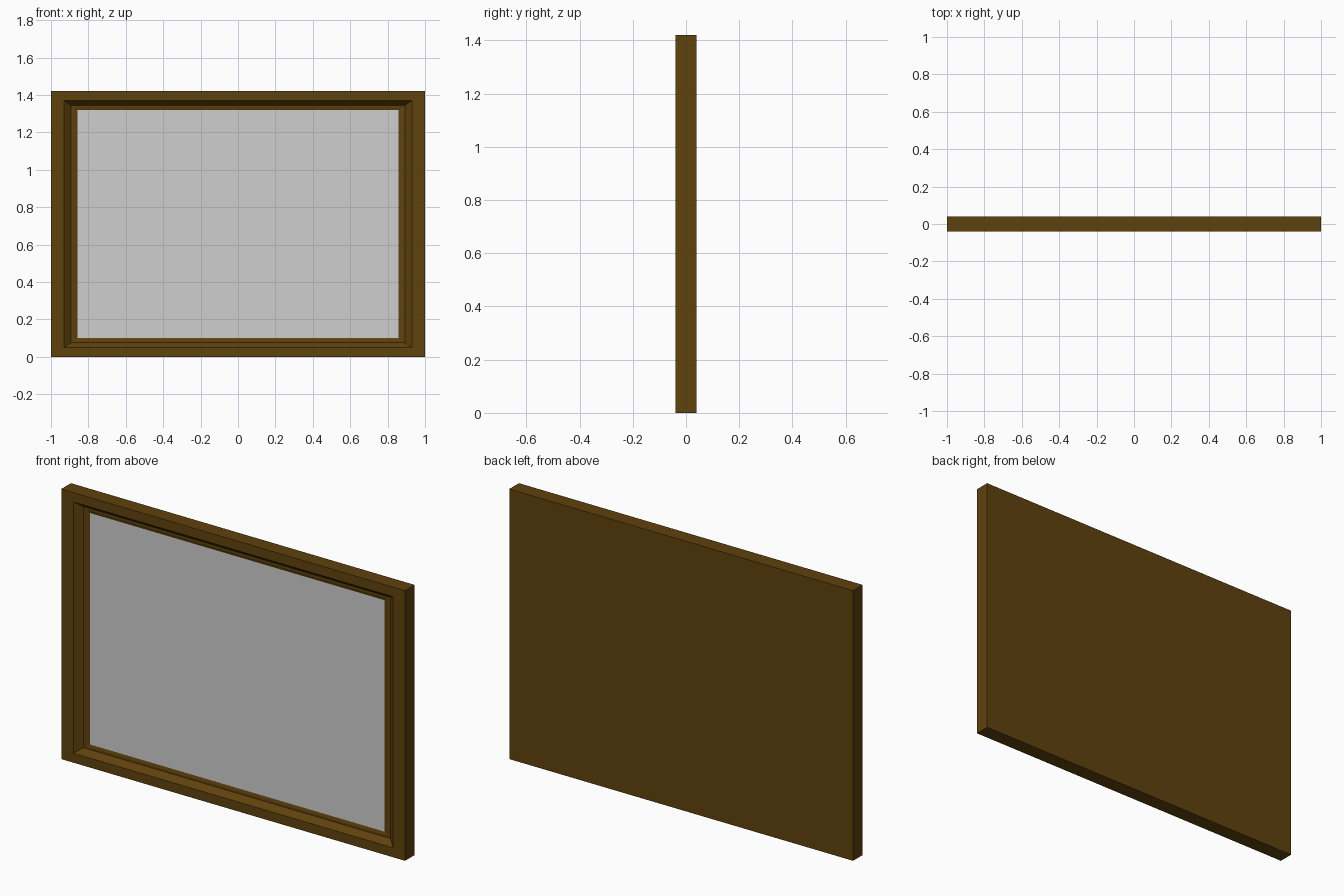
import bpy
import bmesh

cube = bpy.data.objects.get("Cube")
if cube:
    bpy.data.objects.remove(cube, do_unlink=True)

W, H, D = 1.0, 1.42, 0.04   # half width, height, half depth


def make_material(name, colour):
    mat = bpy.data.materials.new(name)
    mat.use_nodes = True
    mat.diffuse_color = colour
    mat.node_tree.nodes["Principled BSDF"].inputs["Base Color"].default_value = colour
    return mat


def make_object(name, bm, mat):
    bmesh.ops.recalc_face_normals(bm, faces=bm.faces)
    mesh = bpy.data.meshes.new(name)
    bm.to_mesh(mesh)
    bm.free()
    mesh.materials.append(mat)
    obj = bpy.data.objects.new(name, mesh)
    bpy.context.scene.collection.objects.link(obj)
    return obj


def ring(bm, inset, y):
    """Rectangle of vertices; the inset is in proportion to each side."""
    x, z = W - inset, inset * H / 2
    corners = ((-x, z), (x, z), (x, H - z), (-x, H - z))
    return [bm.verts.new((cx, y, cz)) for cx, cz in corners]


wood = make_material("dark wood", (0.115, 0.054, 0.004, 1))
pale = make_material("pale grey", (0.62, 0.62, 0.62, 1))

# Frame: closed back, sides, front border and stepped bevel moulding
profile = [(0, D), (0, -D), (0.07, -D), (0.107, -0.008),
           (0.123, -0.008), (0.143, -0.004)]
bm = bmesh.new()
rings = [ring(bm, inset, y) for inset, y in profile]
bm.faces.new(rings[0])
for a, b in zip(rings, rings[1:]):
    for i in range(4):
        j = (i + 1) % 4
        bm.faces.new((a[i], a[j], b[j], b[i]))
bm.faces.new(rings[-1])
make_object("frame", bm, wood)

# Picture panel set just proud of the recess floor
bm = bmesh.new()
front = bm.faces.new(ring(bm, 0.143, -0.005))
bmesh.ops.solidify(bm, geom=[front], thickness=0.001)
panel = make_object("panel", bm, pale)
